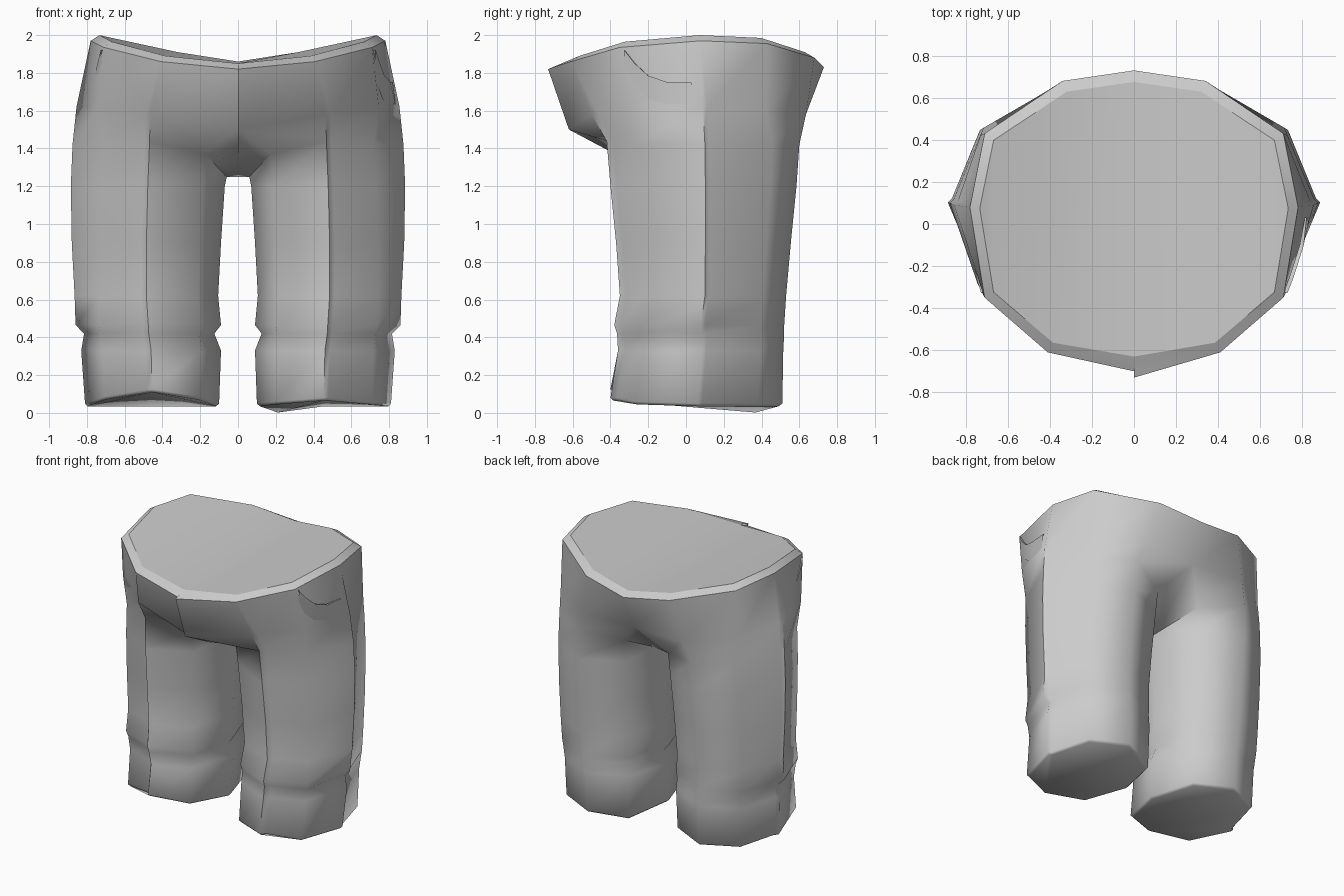
import bpy, bmesh, math
from mathutils import Vector
from mathutils.bvhtree import BVHTree

if "Cube" in bpy.data.objects:
    bpy.data.objects.remove(bpy.data.objects["Cube"])

cloth = bpy.data.materials.new("grey_cloth")
cloth.diffuse_color = (0.6, 0.6, 0.6, 1)
cloth.use_nodes = True
cloth.node_tree.nodes["Principled BSDF"].inputs["Base Color"].default_value = cloth.diffuse_color


def finish(bm, name, angle=None):
    """Turn a bmesh into a named, coloured object."""
    bmesh.ops.remove_doubles(bm, verts=bm.verts, dist=0.0005)
    me = bpy.data.meshes.new(name)
    bm.to_mesh(me)
    ob = bpy.data.objects.new(name, me)
    bpy.context.collection.objects.link(ob)
    me.materials.append(cloth)
    if angle:
        bpy.ops.object.select_all(action='DESELECT')
        ob.select_set(True)
        bpy.context.view_layer.objects.active = ob
        bpy.ops.object.shade_smooth_by_angle(angle=math.radians(angle))
    return ob


# leg sections: z, outer x, inner x, front y, back y
SECTIONS = [
    (0.05, .81, .10, -.40, .51), (0.33, .83, .09, -.36, .515),
    (0.42, .845, .10, -.365, .52), (0.465, .86, .09, -.38, .52),
    (0.62, .865, .105, -.35, .53), (0.90, .88, .09, -.37, .555),
    (1.20, .885, .07, -.40, .585), (1.42, .876, .06, -.42, .60)]


def leg_ring(z, xo, xi, yf, yb):
    """Eight-sided section with a front crease fold and a side seam fold.
    Order: F, F2, FO, O, O2, BO, B, BI, I, FI."""
    cx, cy, a, b = (xo + xi) / 2, (yf + yb) / 2, (xo - xi) / 2, (yb - yf) / 2
    d = 0.72
    do = 0.72 - 0.08 * z          # outer corners flatten towards the hip
    pts = [(cx, yf), (cx + .025, yf + .035), (cx + a * do, cy - b * d),
           (xo, cy + .01), (xo - .02, cy + .03), (cx + a * do, cy + b * d),
           (cx, yb), (cx - a * d, cy + b * d), (xi, cy), (cx - a * d, cy - b * d)]
    return [Vector((x, y, z)) for x, y in pts]


# waist edge and hip line, centre front round the side to centre back
WAIST = [(0, -.70, 1.82), (.41, -.61, 1.86), (.41, -.61, 1.86), (.71, -.35, 1.935),
         (.78, .08, 1.97), (.78, .08, 1.97), (.71, .43, 1.955), (.34, .68, 1.88),
         (0, .73, 1.83)]
HIP = [(0, -.59, 1.50), (.465, -.50, 1.58), (.49, -.465, 1.58), (.745, -.28, 1.62),
       (.855, .09, 1.62), (.837, .11, 1.62), (.73, .42, 1.60), (.41, .635, 1.58),
       (0, .61, 1.56)]
CROTCH = [(0, -.30, 1.33), (0, .10, 1.25), (0, .36, 1.32)]
FLY_STEP = .03

bm = bmesh.new()
fly = []
for s in (1, -1):
    def add(pts):
        return [bm.verts.new((p[0] * s, p[1], p[2])) for p in pts]

    def face(*vs):
        bm.faces.new(vs if s > 0 else vs[::-1])

    rings = [leg_ring(*r) for r in SECTIONS]
    # pinch above the cuff, on the sides only
    pinch = rings[2]
    pinch[3].x, pinch[4].x, pinch[8].x = .815, .80, .125
    # crooked hem
    hem = rings[0]
    hem[0].z = hem[1].z = .08 if s > 0 else .125
    hem[2].z = hem[9].z = .06 if s > 0 else .085
    hem[7].z = .017 if s > 0 else .05
    # inner thigh dips under the crotch
    top = rings[-1]
    top[7].z, top[8].z, top[9].z = 1.36, 1.25, 1.37
    top[0].z = top[1].z = 1.44
    # narrow turned-under lip below the hem
    c = sum(hem, Vector()) / len(hem)
    lip = [Vector((c.x + (p.x - c.x) * .96, c.y + (p.y - c.y) * .96, p.z - .015)) for p in hem]
    loops = [add(r) for r in [lip] + rings]
    n = len(lip)
    for lo, hi in zip(loops, loops[1:]):
        for i in range(n):
            j = (i + 1) % n
            face(lo[i], lo[j], hi[j], hi[i])
    # leg end
    for i in range(1, n - 1):
        face(loops[0][0], loops[0][i + 1], loops[0][i])
    # hips, with one fly side lapped over the other
    w, h = [Vector(p) for p in WAIST], [Vector(p) for p in HIP]
    if s > 0:
        w[0].y -= FLY_STEP
        h[0].y -= FLY_STEP
    w, h, cr, t = add(w), add(h), add(CROTCH), loops[-1]
    fly.append((w[0], h[0], cr[0]))
    for i in range(len(HIP) - 1):
        vs = [h[i], h[i + 1], w[i + 1], w[i]]
        if (w[i].co - w[i + 1].co).length < 1e-6:
            vs.pop()
        face(*vs)
    for i in range(6):
        face(t[i], t[i + 1], h[i + 2], h[i + 1])
    # crotch
    face(h[0], t[9], t[0], h[1])
    face(h[0], cr[0], t[9])
    face(cr[0], cr[1], t[8], t[9])
    face(cr[1], cr[2], t[7], t[8])
    face(cr[2], h[8], t[7])
    face(h[8], h[7], t[6], t[7])
    # the front crease stays crisp up to the waist
    for a, b in ((h[1], w[1]), (h[1], t[0])):
        bm.edges.get((a, b)).smooth = False

# overlap edge of the fly
(rw, rh, rc), (lw, lh, lc) = fly
bm.faces.new((lw, rw, rh, lh))
bm.faces.new((lh, rh, rc))
trousers = finish(bm, "trousers", 62)

# waistband rim and the dipped panel closing the waist
rim_bm, cap_bm = bmesh.new(), bmesh.new()
for s in (1, -1):
    outer = [Vector((p[0] * s, p[1], p[2])) for k, p in enumerate(WAIST) if k not in (2, 5)]
    if s > 0:
        outer[0].y -= FLY_STEP
    inner = [Vector((p.x * .94, p.y * .925, p.z + .03)) for p in outer]
    inner[0].y = -.63
    for i in range(6):
        q = [outer[i], outer[i + 1], inner[i + 1], inner[i]]
        rim_bm.faces.new([rim_bm.verts.new(p) for p in q[::s]])
    f0, f1, f2, o, b2, b1, b0 = inner
    for q in ([f0, f1, b1, b0], [f1, f2, b2, b1], [f2, o, b2]):
        cap_bm.faces.new([cap_bm.verts.new(p) for p in q[::s]])
finish(rim_bm, "waistband_rim", 40)
finish(cap_bm, "waist_panel", 50)

# pocket edges: a small raised lip that fades into the hip below
tree = BVHTree.FromPolygons([v.co for v in trousers.data.vertices],
                            [p.vertices[:] for p in trousers.data.polygons])
PATH = [(-.325, 1.92, .012), (-.27, 1.85, .014), (-.20, 1.785, .014),
        (-.10, 1.75, .014), (.03, 1.75, .003)]
for s, side in ((1, "right"), (-1, "left")):
    bm = bmesh.new()
    rows = []
    for y, z, lift in PATH:
        hit, nor, _, _ = tree.ray_cast(Vector((2 * s, y, z)), Vector((-s, 0, 0)))
        low, _, _, _ = tree.ray_cast(Vector((2 * s, y, z - .12)), Vector((-s, 0, 0)))
        if hit is None or low is None:
            continue
        if nor.x * s < 0:
            nor = -nor
        rows.append([bm.verts.new(p) for p in (hit - nor * .005, hit + nor * lift, low - nor * .003)])
    for a, b in zip(rows, rows[1:]):
        for k in (0, 1):
            q = [a[k], a[k + 1], b[k + 1], b[k]]
            bm.faces.new(q[::s])
    finish(bm, side + "_pocket_edge", 40)
